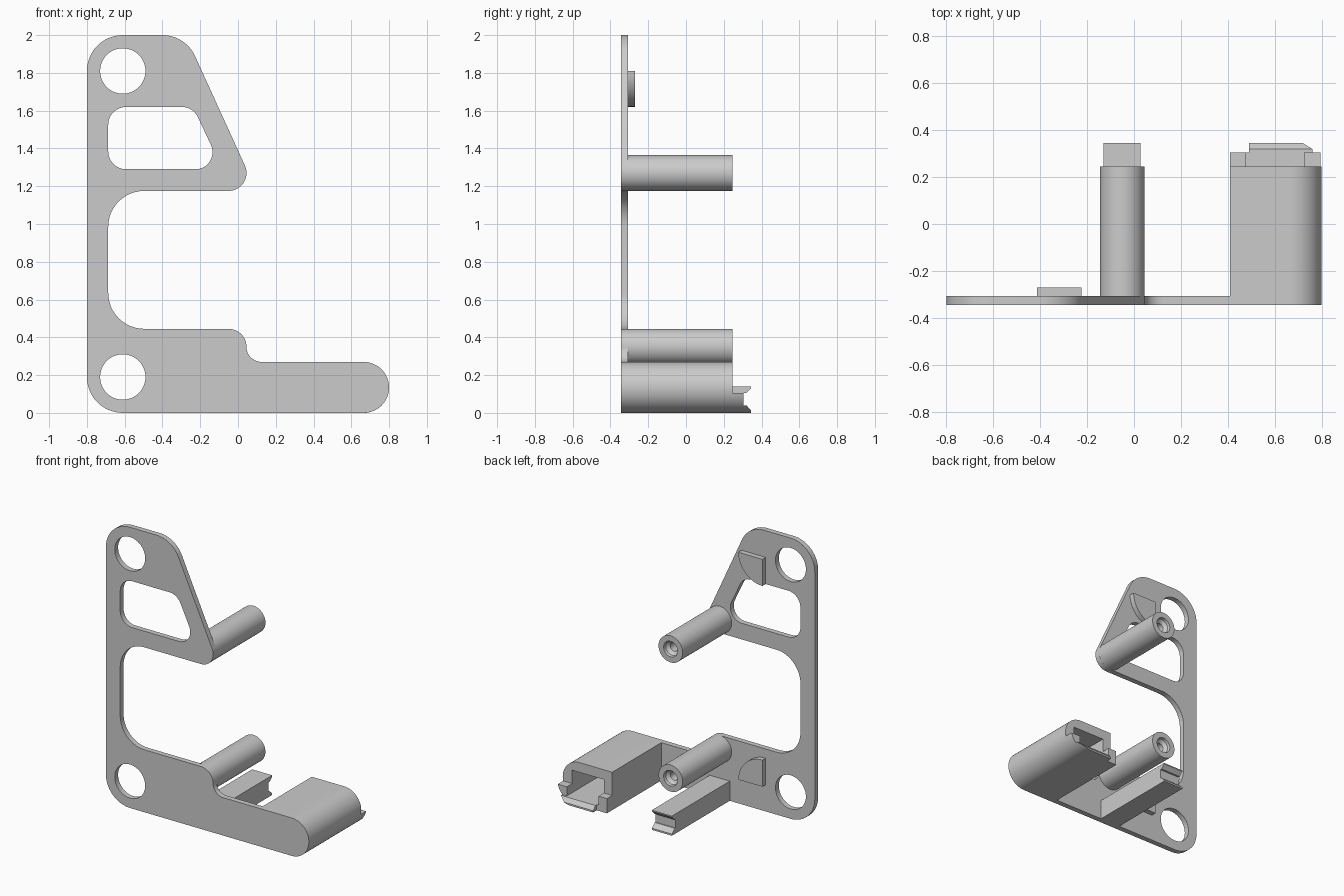
import bpy, bmesh, math
from mathutils import Vector

if "Cube" in bpy.data.objects:
    bpy.data.objects.remove(bpy.data.objects["Cube"])

FRONT, BACK, POST_END, TIP = -0.345, -0.307, 0.245, 0.345


def rounded(corners, n=12):
    """Polygon of (x, z, radius) corners turned into a list of points."""
    out = []
    for i, (x, z, r) in enumerate(corners):
        p = Vector((x, z))
        if r == 0:
            out.append(p)
            continue
        a = (Vector(corners[i - 1][:2]) - p).normalized()
        b = (Vector(corners[(i + 1) % len(corners)][:2]) - p).normalized()
        half = a.angle(b) / 2
        c = p + (a + b).normalized() * (r / math.sin(half))
        s = p + a * (r / math.tan(half)) - c
        e = p + b * (r / math.tan(half)) - c
        a0 = math.atan2(s.y, s.x)
        d = math.atan2(e.y, e.x) - a0
        d = (d + math.pi) % (2 * math.pi) - math.pi
        out += [c + Vector((math.cos(a0 + d * k / n), math.sin(a0 + d * k / n))) * r
                for k in range(n + 1)]
    return out


def arc(cx, cz, r, a0, a1, n=12):
    return [(cx + r * math.cos(math.radians(a0 + (a1 - a0) * k / n)),
             cz + r * math.sin(math.radians(a0 + (a1 - a0) * k / n))) for k in range(n + 1)]


def finish(name, mesh):
    ob = bpy.data.objects.new(name, mesh)
    bpy.context.collection.objects.link(ob)
    bpy.ops.object.select_all(action='DESELECT')
    ob.select_set(True)
    bpy.context.view_layer.objects.active = ob
    bpy.ops.object.shade_smooth_by_angle(angle=math.radians(30))
    return ob


def sheet(name, loops, y0, y1):
    """Outline with holes, extruded along y."""
    cu = bpy.data.curves.new(name, 'CURVE')
    cu.dimensions, cu.fill_mode = '2D', 'BOTH'
    cu.extrude = (y1 - y0) / 2
    for loop in loops:
        sp = cu.splines.new('POLY')
        sp.points.add(len(loop) - 1)
        for q, p in zip(sp.points, loop):
            q.co = (p[0], p[1], 0, 1)
        sp.use_cyclic_u = True
    tmp = bpy.data.objects.new(name + "_curve", cu)
    bpy.context.collection.objects.link(tmp)
    dg = bpy.context.evaluated_depsgraph_get()
    mesh = bpy.data.meshes.new_from_object(tmp.evaluated_get(dg))
    bpy.data.objects.remove(tmp)
    bm = bmesh.new()
    bm.from_mesh(mesh)
    for v in bm.verts:
        v.co = (v.co.x, (y0 + y1) / 2 - v.co.z, v.co.y)
    bmesh.ops.remove_doubles(bm, verts=bm.verts, dist=1e-5)
    bmesh.ops.recalc_face_normals(bm, faces=bm.faces)
    bm.to_mesh(mesh)
    bm.free()
    return finish(name, mesh)


def skin(name, rings):
    """Closed solid through rings of 3D points."""
    bm = bmesh.new()
    rows = [[bm.verts.new(p) for p in ring] for ring in rings]
    n = len(rows[0])
    for r0, r1 in zip(rows, rows[1:]):
        for i in range(n):
            j = (i + 1) % n
            bm.faces.new((r0[i], r0[j], r1[j], r1[i]))
    bm.faces.new(rows[0])
    bm.faces.new(rows[-1])
    bmesh.ops.recalc_face_normals(bm, faces=bm.faces)
    mesh = bpy.data.meshes.new(name)
    bm.to_mesh(mesh)
    bm.free()
    return finish(name, mesh)


def at_y(profile, y):
    return [(p[0], y, p[1]) for p in profile]


# Face plate with two round holes and a window
outline = rounded([
    (-0.8, 0, 0.19), (-0.8, 2, 0.19), (-0.278, 2, 0.19), (0.098, 1.175, 0.095),
    (-0.687, 1.175, 0.19), (-0.687, 0.445, 0.19), (0.045, 0.445, 0.095),
    (0.045, 0.27, 0.0795), (0.8, 0.27, 0.135), (0.8, 0, 0.135)])
window = rounded([(-0.687, 1.29, 0.095), (-0.687, 1.62, 0.095),
                  (-0.238, 1.62, 0.095), (-0.083, 1.29, 0.09)])
holes = [arc(-0.61, z, 0.12, 0, 352.5, 47) for z in (0.19, 1.81)]
sheet("face_plate", [outline, window] + holes, FRONT, BACK)

# Hollow box at the end of the foot
shell = rounded([(0.41, 0, 0), (0.8, 0, 0.135), (0.8, 0.27, 0.135), (0.41, 0.27, 0)])
cavity = [(0.475, 0.04), (0.725, 0.04), (0.725, 0.2), (0.475, 0.2)]
sheet("foot_box", [shell, cavity], BACK - 0.002, POST_END)


# Step and hooked tongue on the box end
def foot_arc(z):
    return arc(0.665, 0.135, 0.135, -90, math.degrees(math.asin((z - 0.135) / 0.135)))


step = [(0.41, 0)] + foot_arc(0.105) + [
    (0.725, 0.105), (0.725, 0.04), (0.475, 0.04), (0.475, 0.105), (0.41, 0.105)]
sheet("box_step", [step], POST_END, 0.305)
skin("box_tongue", [at_y([(0.49, 0)] + foot_arc(z) + [(0.49, z)], y)
                    for y, z in ((0.305, 0.04), (0.32, 0.04), (TIP, 0.012))])

# Bar with grooved tip
bar = [(BACK - 0.002, 0), (TIP, 0), (TIP, 0.012), (0.312, 0.04), (0.305, 0.04),
       (0.305, 0.105), (0.318, 0.105), (TIP, 0.132), (TIP, 0.14), (BACK - 0.002, 0.14)]
skin("bar", [[(x, y, z) for y, z in bar] for x in (-0.13, 0.028)])

# Round posts with countersunk screw holes, and quarter-round tabs
post = [(0.095, BACK - 0.002), (0.095, POST_END), (0.055, POST_END),
        (0.052, 0.225), (0.03, 0.205), (0.03, 0.0)]
for label, post_z, tab_z, a0, a1 in (("upper", 1.27, 1.81, -90, 0),
                                     ("lower", 0.35, 0.19, 0, 90)):
    skin(label + "_post", [at_y(arc(-0.05, post_z, r, 0, 352.5, 47), y) for r, y in post])
    tab = [(-0.413, tab_z)] + arc(-0.413, tab_z, 0.19, a0, a1)
    skin(label + "_tab", [at_y(tab, y) for y in (BACK - 0.002, -0.27)])
